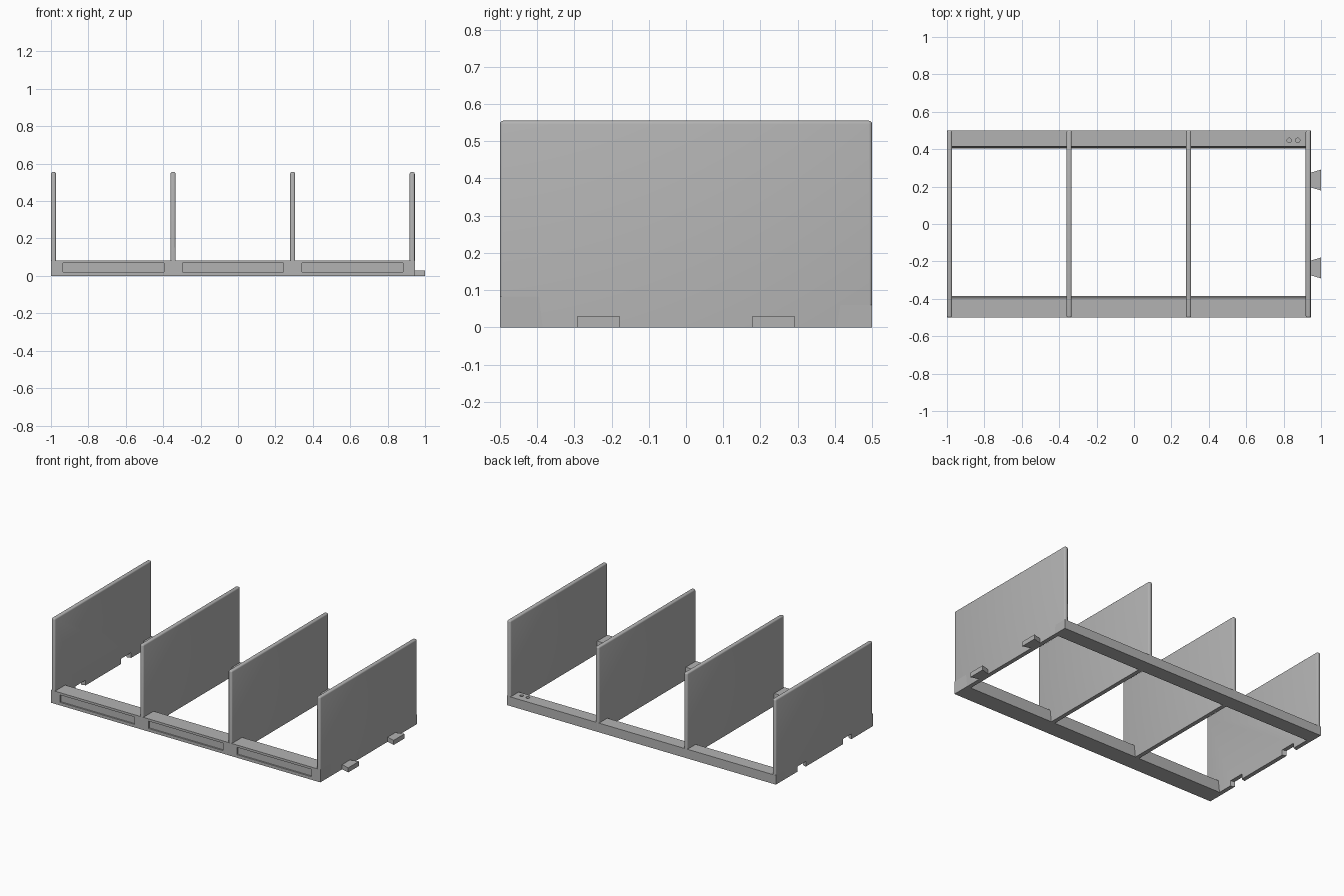
import bpy
import bmesh
from mathutils import Vector

cube = bpy.data.objects.get("Cube")
if cube:
    bpy.data.objects.remove(cube, do_unlink=True)

grey = bpy.data.materials.new("plain grey")
grey.use_nodes = True
grey.diffuse_color = (0.45, 0.45, 0.45, 1)
grey.node_tree.nodes["Principled BSDF"].inputs["Base Color"].default_value = grey.diffuse_color

LEFT, RIGHT = 0.945, -1.0      # ends of the frame along x
THICK, HEIGHT = 0.027, 0.555   # divider panels
TAB_Y, TAB_H = 0.235, 0.03


def make_object(name, bm):
    bmesh.ops.recalc_face_normals(bm, faces=bm.faces)
    mesh = bpy.data.meshes.new(name)
    bm.to_mesh(mesh)
    bm.free()
    mesh.materials.append(grey)
    obj = bpy.data.objects.new(name, mesh)
    bpy.context.collection.objects.link(obj)
    return obj


def prism(name, points, direction):
    """Extrude a closed outline along a direction."""
    bm = bmesh.new()
    face = bm.faces.new([bm.verts.new(p) for p in points])
    extruded = bmesh.ops.extrude_face_region(bm, geom=[face])["geom"]
    verts = [v for v in extruded if isinstance(v, bmesh.types.BMVert)]
    bmesh.ops.translate(bm, verts=verts, vec=Vector(direction))
    return make_object(name, bm)


def box(name, low, high):
    (x0, y0, z0), (x1, y1, z1) = low, high
    outline = [(x0, y0, z0), (x1, y0, z0), (x1, y1, z0), (x0, y1, z0)]
    return prism(name, outline, (0, 0, z1 - z0))


def apply_modifier(obj, mod):
    bpy.context.view_layer.objects.active = obj
    bpy.ops.object.modifier_apply(modifier=mod.name)


def cut(obj, cutter):
    mod = obj.modifiers.new("cut", "BOOLEAN")
    mod.operation = "DIFFERENCE"
    mod.solver = "EXACT"
    mod.object = cutter
    apply_modifier(obj, mod)
    bpy.data.objects.remove(cutter, do_unlink=True)


def rail(name, outer, top_inner, bottom_inner, height):
    outline = [(RIGHT, outer, 0), (RIGHT, bottom_inner, 0),
               (RIGHT, top_inner, height), (RIGHT, outer, height)]
    return prism(name, outline, (LEFT - RIGHT, 0, 0))


def panel(name, x):
    """Upright divider with rounded top and end edges."""
    bm = bmesh.new()
    bmesh.ops.create_cube(bm, size=1)
    for v in bm.verts:
        v.co = (x + v.co.x * THICK, v.co.y, (v.co.z + 0.5) * HEIGHT)
    edges = [e for e in bm.edges if max(v.co.z for v in e.verts) > 0.1]
    bmesh.ops.bevel(bm, geom=edges, offset=0.009, segments=3, profile=0.5,
                    affect="EDGES", clamp_overlap=True)
    obj = make_object(name, bm)
    bpy.context.view_layer.objects.active = obj
    obj.select_set(True)
    bpy.ops.object.shade_smooth_by_angle()
    obj.select_set(False)
    return obj


# Long rails along the front and the back
front_rail = rail("front_rail", -0.5, -0.395, -0.385, 0.083)
back_rail = rail("back_rail", 0.5, 0.415, 0.405, 0.06)

# Four evenly spaced dividers
first = RIGHT + THICK / 2
pitch = (LEFT - RIGHT - THICK) / 3
names = ["right_end_panel", "right_divider", "left_divider", "left_end_panel"]
panels = [panel(name, first + i * pitch) for i, name in enumerate(names)]

# Shallow label recess in the front rail for each bay
for i in range(3):
    middle = first + (i + 0.5) * pitch
    cut(front_rail, box("recess_cutter", (middle - 0.27, -0.6, 0.02),
                        (middle + 0.27, -0.49, 0.068)))

# Two small round holes on top of the back rail
for x in (0.875, 0.83):
    bm = bmesh.new()
    bmesh.ops.create_cone(bm, cap_ends=True, segments=20, radius1=0.012,
                          radius2=0.012, depth=0.06)
    bmesh.ops.translate(bm, verts=bm.verts, vec=(x, 0.447, 0.06))
    cut(back_rail, make_object("hole_cutter", bm))

# Flared joining tabs on the left end, matching notches in the right end
for side, y in (("front", -TAB_Y), ("back", TAB_Y)):
    outline = [(LEFT - 0.005, y - 0.038, 0), (1, y - 0.056, 0),
               (1, y + 0.056, 0), (LEFT - 0.005, y + 0.038, 0)]
    prism(side + "_joining_tab", outline, (0, 0, TAB_H))
    notch = [(RIGHT - 0.01, y - 0.041, -0.02), (RIGHT + 0.055, y - 0.06, -0.02),
             (RIGHT + 0.055, y + 0.06, -0.02), (RIGHT - 0.01, y + 0.041, -0.02)]
    cut(panels[0], prism("notch_cutter", notch, (0, 0, TAB_H + 0.024)))
